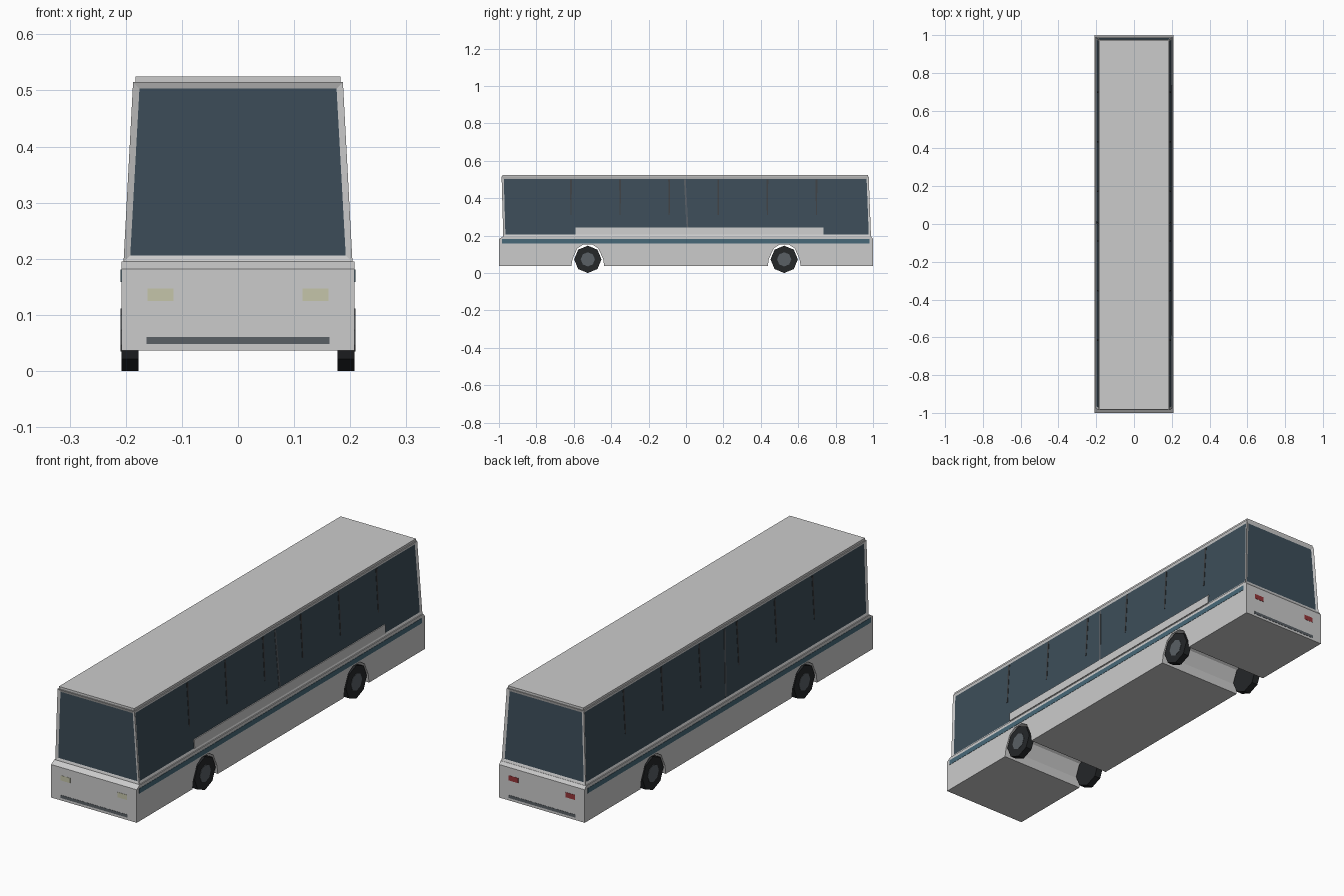
import bpy, bmesh, math
from mathutils import Vector, Matrix

if "Cube" in bpy.data.objects:
    bpy.data.objects.remove(bpy.data.objects["Cube"])


def material(name, r, g, b):
    m = bpy.data.materials.new(name)
    m.diffuse_color = (r, g, b, 1)
    m.use_nodes = True
    m.node_tree.nodes["Principled BSDF"].inputs["Base Color"].default_value = m.diffuse_color
    return m


GLASS = material("glass", 0.046, 0.075, 0.10)
STRIPE = material("stripe", 0.063, 0.14, 0.19)
DARK = material("dark_trim", 0.10, 0.115, 0.13)
POST = material("window_post", 0.05, 0.055, 0.06)
RUBBER = material("rubber", 0.018, 0.02, 0.022)
LAMP = material("headlight", 0.56, 0.56, 0.40)
RED = material("tail_light", 0.30, 0.035, 0.04)


def finish(name, bm, *mats):
    bmesh.ops.recalc_face_normals(bm, faces=bm.faces)
    me = bpy.data.meshes.new(name)
    bm.to_mesh(me)
    bm.free()
    for m in mats:
        if m:
            me.materials.append(m)
    ob = bpy.data.objects.new(name, me)
    bpy.context.collection.objects.link(ob)
    return ob


def prism(name, pts, vec, mat=None):
    """Polygon of 3D points extruded along vec."""
    bm = bmesh.new()
    a = [bm.verts.new(p) for p in pts]
    b = [bm.verts.new(Vector(p) + Vector(vec)) for p in pts]
    bm.faces.new(a)
    bm.faces.new(b)
    n = len(pts)
    for i in range(n):
        j = (i + 1) % n
        bm.faces.new((a[i], a[j], b[j], b[i]))
    return finish(name, bm, mat)


def box(name, x0, x1, y0, y1, z0, z1, mat=None):
    return prism(name, [(x0, y0, z0), (x1, y0, z0), (x1, y1, z0), (x0, y1, z0)],
                 (0, 0, z1 - z0), mat)


# Lower body: side profile with wheel arches running right across
AXLE, ARCH = 0.525, [(-0.088, 0.037), (-0.082, 0.075), (-0.056, 0.132), (-0.024, 0.152),
                     (0.024, 0.152), (0.056, 0.132), (0.082, 0.075), (0.088, 0.037)]
profile = [(-1, 0.037)]
for c in (-AXLE, AXLE):
    profile += [(c + y, z) for y, z in ARCH]
profile += [(1, 0.037), (1, 0.182), (0.99, 0.195), (-0.98, 0.195), (-1, 0.182)]
prism("lower_body", [(-0.208, y, z) for y, z in profile], (0.416, 0, 0))

# Cabin: tapered box, each wall inset into a bevelled frame with glass
bm = bmesh.new()
rings = []
for x, y0, y1, z in ((0.204, -0.977, 0.989, 0.194), (0.187, -0.986, 0.977, 0.515)):
    rings.append([bm.verts.new(p) for p in ((-x, y0, z), (x, y0, z), (x, y1, z), (-x, y1, z))])
lo, hi = rings
walls = [bm.faces.new((lo[i], lo[(i + 1) % 4], hi[(i + 1) % 4], hi[i])) for i in range(4)]
bm.faces.new(hi)
bm.faces.new(lo[::-1])
bm.normal_update()
bmesh.ops.inset_individual(bm, faces=walls, thickness=0.0165, depth=-0.004)
grey = material("body_grey", 0.8, 0.8, 0.8)
for f in walls:
    f.material_index = 1
finish("cabin", bm, grey, GLASS)
box("roof", -0.183, 0.183, -0.982, 0.974, 0.513, 0.525)


def side_x(z):
    """Glass surface position on the slanted side wall."""
    return 0.204 - 0.017 * (z - 0.194) / 0.321 - 0.004


def side_strip(name, s, pts, mat=None, out=0.0015):
    prism(name, [(s * (side_x(z) - 0.003), y, z) for y, z in pts],
          (s * (out + 0.003), 0, 0), mat)


# Window posts and the slanted centre divider on both sides
for s, side in ((1, "right"), (-1, "left")):
    for i in range(6):
        y = -0.615 + 0.2625 * i
        side_strip(f"{side}_window_post_{i + 1}", s,
                   [(y - 0.003, 0.31), (y + 0.003, 0.31), (y + 0.005, 0.499), (y - 0.005, 0.499)],
                   POST)
    side_strip(f"{side}_centre_divider", s,
               [(0.004, 0.21), (0.014, 0.21), (-0.001, 0.5), (-0.011, 0.5)], DARK)
    x0, x1 = sorted((s * 0.2, s * 0.2092))
    box(f"{side}_stripe", x0, x1, -0.984, 0.98, 0.159, 0.181, STRIPE)

# Raised sill, right side only
side_strip("right_window_sill", 1,
           [(-0.59, 0.205), (0.735, 0.205), (0.735, 0.244), (-0.59, 0.244)], None, 0.004)

# Lights and bumper strips at both ends
for e, end, mat in ((-1, "front", LAMP), (1, "rear", RED)):
    y0, y1 = sorted((e * 0.99, e * 1.001))
    box(f"{end}_bumper_strip", -0.163, 0.163, y0, y1, 0.048, 0.061, DARK)
    for s, side in ((1, "right"), (-1, "left")):
        x0, x1 = sorted((s * 0.115, s * 0.161))
        box(f"{end}_{side}_light", x0, x1, y0, y1, 0.125, 0.147, mat)


# Wheels: octagonal tyre with a dark hub
def disc(name, x, y, r, width, mat):
    pts = [(x - width / 2, y + r * math.sin(k * math.pi / 4), 0.073 - r * math.cos(k * math.pi / 4))
           for k in range(8)]
    prism(name, pts, (width, 0, 0), mat)


for s, side in ((1, "right"), (-1, "left")):
    for y, end in ((-AXLE, "front"), (AXLE, "rear")):
        disc(f"{end}_{side}_tyre", s * 0.1925, y, 0.073, 0.03, RUBBER)
        disc(f"{end}_{side}_hub", s * 0.1935, y, 0.038, 0.031, DARK)
